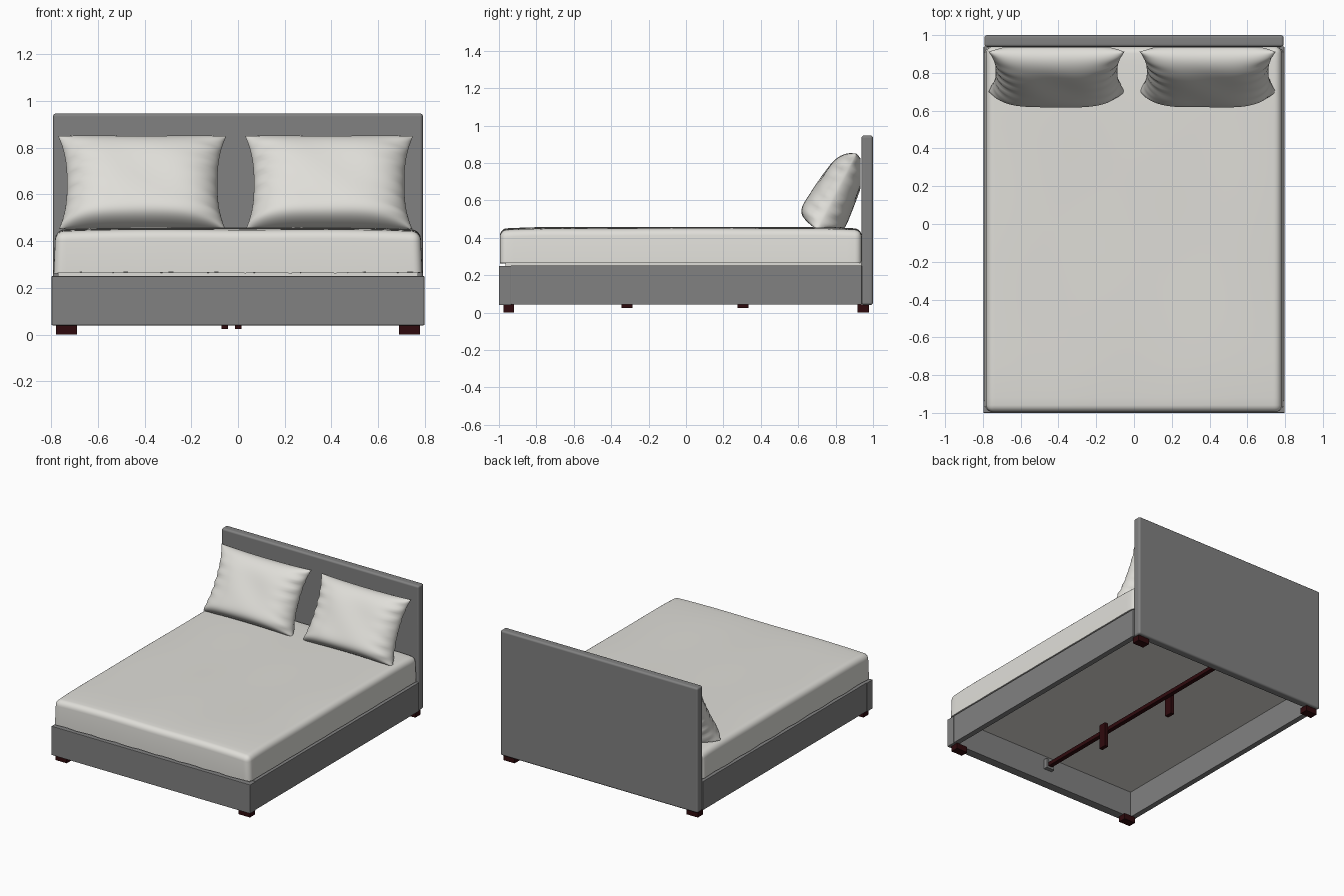
import bpy, bmesh, math
from mathutils import Vector

if "Cube" in bpy.data.objects:
    bpy.data.objects.remove(bpy.data.objects["Cube"])


def material(name, rgb):
    m = bpy.data.materials.new(name)
    m.diffuse_color = (*rgb, 1)
    m.use_nodes = True
    m.node_tree.nodes["Principled BSDF"].inputs["Base Color"].default_value = m.diffuse_color
    return m


GREY = material("grey upholstery", (0.22, 0.22, 0.22))
LINEN = material("off white linen", (0.74, 0.73, 0.69))
WOOD = material("dark red wood", (0.028, 0.003, 0.004))


def finish(name, bm, mat, smooth=True):
    bmesh.ops.recalc_face_normals(bm, faces=bm.faces)
    me = bpy.data.meshes.new(name)
    bm.to_mesh(me)
    bm.free()
    me.materials.append(mat)
    ob = bpy.data.objects.new(name, me)
    bpy.context.collection.objects.link(ob)
    if smooth:
        bpy.ops.object.select_all(action='DESELECT')
        bpy.context.view_layer.objects.active = ob
        ob.select_set(True)
        bpy.ops.object.shade_smooth_by_angle(angle=math.radians(40))
    return ob


def box(name, x, y, z, mat, bevel=0.0, segments=2):
    """Box from (min, max) ranges, with optional rounded edges."""
    bm = bmesh.new()
    bmesh.ops.create_cube(bm, size=1)
    for v in bm.verts:
        v.co = Vector([r[0] + (c + 0.5) * (r[1] - r[0]) for r, c in zip((x, y, z), v.co)])
    if bevel:
        bmesh.ops.bevel(bm, geom=bm.edges[:], offset=bevel, segments=segments,
                        profile=0.5, affect='EDGES')
    ob = finish(name, bm, mat, bevel > 0)
    if bevel:
        # Keeps the large panels evenly flat between the rounded edges
        ob.modifiers.new("flat_panels", 'WEIGHTED_NORMAL').keep_sharp = True
    return ob


# Upholstered frame
box("headboard", (-0.792, 0.792), (0.938, 1.0), (0.04, 0.947), GREY, 0.014, 3)
box("front_rail", (-0.798, 0.798), (-1.0, -0.935), (0.04, 0.25), GREY, 0.004)
for side, s in (("left", -1), ("right", 1)):
    box("side_rail_" + side, sorted((s * 0.755, s * 0.796)), (-0.937, 0.94),
        (0.043, 0.252), GREY, 0.004)
    # Short block feet
    for end, y in (("front", (-0.977, -0.92)), ("back", (0.918, 0.978))):
        box(f"foot_{end}_{side}", sorted((s * 0.69, s * 0.78)), y, (0, 0.043), WOOD)

# Centre support beam, its posts and end brackets
box("centre_beam", (-0.043, -0.012), (-0.935, 0.94), (0.152, 0.18), WOOD)
box("support_post_front", (-0.012, 0.015), (-0.345, -0.285), (0.025, 0.205), WOOD)
box("support_post_back", (-0.07, -0.043), (0.275, 0.335), (0.025, 0.205), WOOD)
for end, y in (("front", (-0.937, -0.905)), ("back", (0.91, 0.94))):
    box("bracket_floor_" + end, (-0.06, 0.005), y, (0.135, 0.15), GREY)
    for side, x in (("left", (-0.06, -0.045)), ("right", (-0.01, 0.005))):
        box(f"bracket_{side}_{end}", x, y, (0.135, 0.205), GREY)

# Base under the mattress
box("mattress_base", (-0.77, 0.77), (-0.965, 0.938), (0.235, 0.272), LINEN)


def mattress():
    """Slightly tapered rounded slab with a gently crowned top and uneven hem."""
    bm = bmesh.new()
    bmesh.ops.create_cube(bm, size=1)
    for v in bm.verts:
        taper = 0.781 if v.co.z > 0 else 0.789
        v.co = Vector((2 * v.co.x * taper, v.co.y * 1.934 - 0.028,
                       0.457 if v.co.z > 0 else 0.265))
    top = [e for e in bm.edges if all(v.co.z > 0.4 for v in e.verts)]
    upright = [e for e in bm.edges if abs(e.verts[0].co.z - e.verts[1].co.z) > 0.1]
    bmesh.ops.bevel(bm, geom=top + upright, offset=0.036, segments=5,
                    profile=0.5, affect='EDGES')
    # Cross cuts give the cloth enough points to undulate
    for axis, lim, n in ((0, 0.735, 24), (1, 0.92, 32)):
        for i in range(n):
            p, d = Vector(), Vector()
            p[axis] = -lim + 2 * lim * i / (n - 1)
            d[axis] = 1
            bmesh.ops.bisect_plane(bm, geom=bm.verts[:] + bm.edges[:] + bm.faces[:],
                                   plane_co=p, plane_no=d)
    for v in bm.verts:
        x, y, z = v.co
        if z > 0.4:
            v.co.z -= 0.01 * abs(x / 0.78) ** 6 + 0.01 * abs((y + 0.028) / 0.967) ** 8
            v.co.z += 0.0015 * math.sin(7 * x + 2 * y) * math.sin(5 * y - 3 * x)
        elif z < 0.27:
            v.co.z += 0.003 * math.sin(31 * x + 1) * math.sin(23 * y + 2)
    return finish("mattress", bm, LINEN)


mattress()


def pillow(name, cx):
    """Two bulged sheets sharing a seam, slumped against the headboard."""
    nu, nv = 56, 40
    low, high = Vector((0, 0.70, 0.442)), Vector((0, 0.912, 0.85))
    up = (high - low) / 2
    mid = (high + low) / 2
    out = Vector((0, -up.z, up.y)).normalized()
    bm = bmesh.new()
    for s in (1, -1):
        rows = []
        for j in range(nv + 1):
            v = -math.cos(math.pi * j / nv)
            row = []
            for i in range(nu + 1):
                u = -math.cos(math.pi * i / nu)
                # Side seams pinch inward, corners flare out
                wide = 0.322 + 0.038 * abs(v) ** 2.5
                tall = 0.965 + 0.035 * u * u
                # Fuller and squarer towards the bottom
                fall = 4 if v > 0 else 8
                t = 0.112 * (max(0, 1 - u ** 4) ** 0.6) * (max(0, 1 - v ** fall) ** 0.5)
                t *= 1 - 0.22 * v
                # Gathers near the side seams and broad creases on the face
                edge = u ** 6 * (1 - u ** 8)
                t += edge * 0.012 * math.sin(19 * v + 3 * u + cx) * (1 - v ** 4)
                t += 0.003 * (1 - u * u) * (1 - v * v) * math.sin(5 * u + 4 * v + 6 * cx)
                p = mid + up * (v * tall) + out * (max(t, 0) * s)
                p.x = cx + u * wide + edge * 0.012 * math.sin(23 * v)
                p.y = min(p.y, 0.934)
                p.z = max(p.z, 0.453)
                row.append(bm.verts.new(p))
            rows.append(row)
        for a, b in zip(rows, rows[1:]):
            for i in range(nu):
                bm.faces.new((a[i], a[i + 1], b[i + 1], b[i]))
    bmesh.ops.remove_doubles(bm, verts=bm.verts[:], dist=0.0004)
    return finish(name, bm, LINEN)


pillow("pillow_left", -0.41)
pillow("pillow_right", 0.39)
